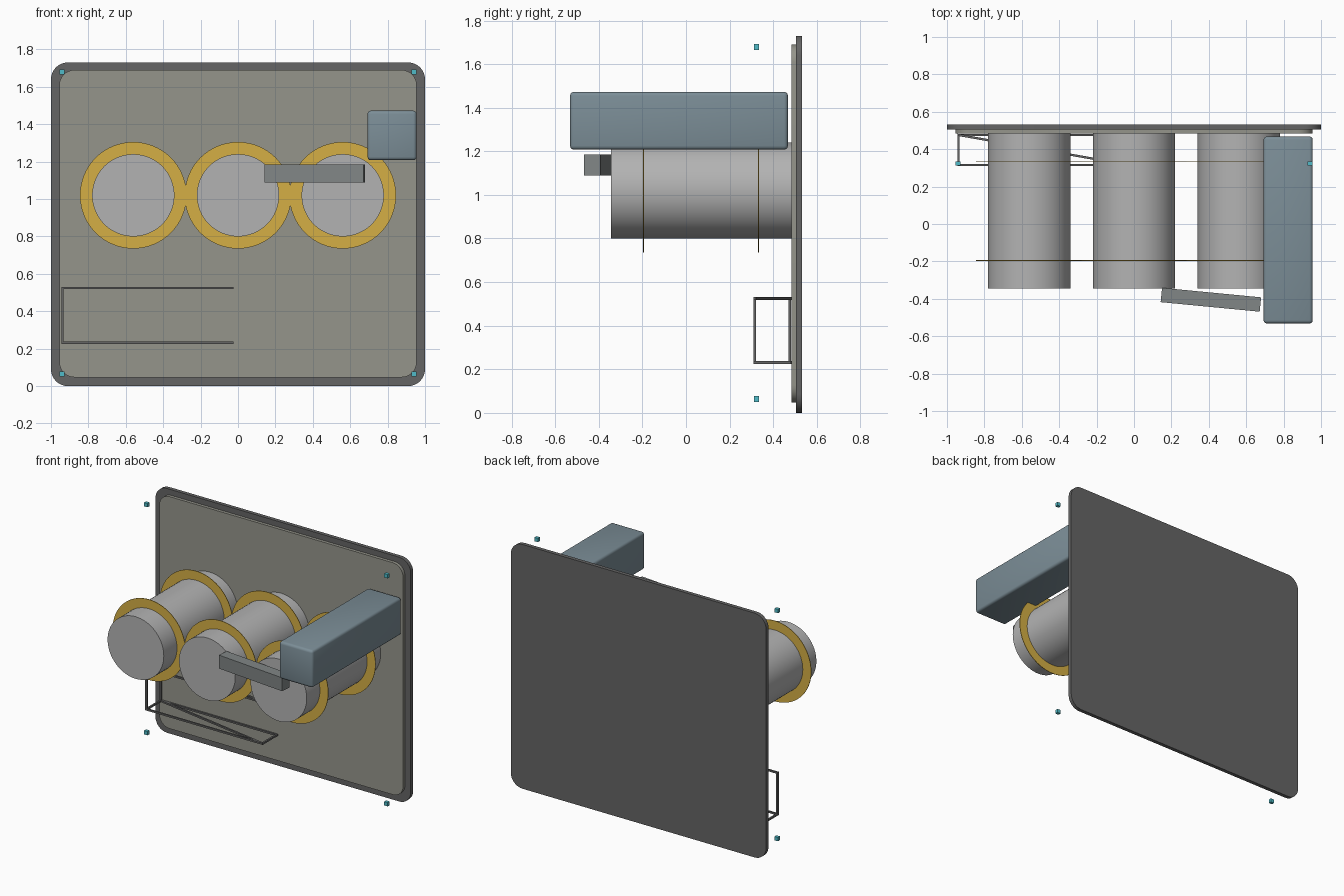
import bpy, bmesh, math
from mathutils import Matrix, Vector

if "Cube" in bpy.data.objects:
    bpy.data.objects.remove(bpy.data.objects["Cube"])


def mat(name, rgb):
    m = bpy.data.materials.new(name)
    m.diffuse_color = (*rgb, 1)
    m.use_nodes = True
    m.node_tree.nodes["Principled BSDF"].inputs["Base Color"].default_value = m.diffuse_color
    return m


DARK = mat("dark_grey", (0.13, 0.13, 0.13))
PANEL = mat("warm_grey", (0.30, 0.30, 0.26))
SILVER = mat("silver", (0.45, 0.45, 0.45))
GOLD = mat("gold", (0.66, 0.43, 0.06))
BLUE = mat("blue_grey", (0.20, 0.27, 0.31))
STEEL = mat("steel", (0.22, 0.24, 0.24))
CYAN = mat("cyan", (0.08, 0.50, 0.58))


def finish(bm, name, material, smooth=False):
    bmesh.ops.recalc_face_normals(bm, faces=bm.faces)
    me = bpy.data.meshes.new(name)
    bm.to_mesh(me)
    bm.free()
    me.materials.append(material)
    ob = bpy.data.objects.new(name, me)
    bpy.context.collection.objects.link(ob)
    if smooth:
        bpy.ops.object.select_all(action='DESELECT')
        ob.select_set(True)
        bpy.context.view_layer.objects.active = ob
        bpy.ops.object.shade_smooth_by_angle(angle=math.radians(35))
    return ob


def add_box(bm, center, size, angle=0):
    m = Matrix.Translation(center) @ Matrix.Rotation(angle, 4, 'Z') @ Matrix.Diagonal((*size, 1))
    return bmesh.ops.create_cube(bm, size=1, matrix=m)["verts"]


def box(name, center, size, material, angle=0, bevel=0):
    bm = bmesh.new()
    add_box(bm, center, size, angle)
    if bevel:
        bmesh.ops.bevel(bm, geom=bm.edges[:], offset=bevel, segments=3, profile=0.5, affect='EDGES')
    return finish(bm, name, material, bool(bevel))


def plate(name, x, z0, z1, y0, y1, radius, material):
    bm = bmesh.new()
    add_box(bm, (0, (y0 + y1) / 2, (z0 + z1) / 2), (2 * x, y1 - y0, z1 - z0))
    corners = [e for e in bm.edges if abs(e.verts[0].co.y - e.verts[1].co.y) > 1e-4]
    bmesh.ops.bevel(bm, geom=corners, offset=radius, segments=8, profile=0.5, affect='EDGES')
    return finish(bm, name, material, True)


def lathe_y(name, x, z, profile, material, steps=64):
    # profile: closed loop of (radius, y) spun around the y axis
    bm = bmesh.new()
    vs = [bm.verts.new((x + r, y, z)) for r, y in profile]
    for i in range(len(vs)):
        if not (profile[i][0] == 0 and profile[(i + 1) % len(vs)][0] == 0):
            bm.edges.new((vs[i], vs[(i + 1) % len(vs)]))
    bmesh.ops.spin(bm, geom=bm.verts[:] + bm.edges[:], cent=(x, 0, z), axis=(0, 1, 0),
                   angle=2 * math.pi, steps=steps, use_merge=True)
    bmesh.ops.remove_doubles(bm, verts=bm.verts, dist=1e-5)
    return finish(bm, name, material, True)


def add_rod(bm, a, b, t=0.012):
    # square rod, either upright or lying level
    a, b = Vector(a), Vector(b)
    d = b - a
    if abs(d.z) > 1e-4:
        add_box(bm, (a + b) / 2, (t, t, abs(d.z) + t))
    else:
        add_box(bm, (a + b) / 2, (d.length + t, t, t), math.atan2(d.y, d.x))


# back plate and raised front panel
plate("back_plate", 1.0, 0, 1.73, 0.505, 0.532, 0.09, DARK)
plate("front_panel", 0.955, 0.047, 1.69, 0.483, 0.510, 0.08, PANEL)

# three drums, each with two thin rings
for i, x in enumerate((-0.56, 0, 0.56), 1):
    lathe_y(f"drum_{i}", x, 1.02, [(0, -0.345), (0.22, -0.345), (0.22, 0.49), (0, 0.49)], SILVER)
    for label, y in (("front", -0.195), ("back", 0.333)):
        lathe_y(f"{label}_ring_{i}", x, 1.02,
                [(0.218, y - 0.002), (0.285, y - 0.002), (0.285, y + 0.002), (0.218, y + 0.002)], GOLD)

# long side box and angled handle bar
box("side_box", (0.824, -0.032, 1.34), (0.263, 1.0, 0.265), BLUE, bevel=0.018)
box("handle_bar", (0.411, -0.405, 1.137), (0.532, 0.077, 0.095), STEEL, angle=math.radians(-5.5))

# wire rack: lower rectangle with diagonal, left posts, upper front rod with diagonal
bm = bmesh.new()
L, R, F, B, LOW, TOP = -0.938, -0.03, 0.316, 0.476, 0.231, 0.525
for a, b in (((L, F, LOW), (R, F, LOW)), ((L, B, LOW), (R, B, LOW)),
             ((L, F, LOW), (L, B, LOW)), ((R, F, LOW), (R, B, LOW)),
             ((L, B, LOW), (R, F, LOW)), ((L, F, LOW), (L, F, TOP)),
             ((L, B, LOW), (L, B, TOP)), ((L, F, TOP), (R, F, TOP)),
             ((L, B, TOP), (R, F, TOP))):
    add_rod(bm, a, b)
finish(bm, "wire_rack", DARK)

# corner marker cubes
for side, x in (("left", -0.941), ("right", 0.941)):
    for level, z in (("lower", 0.064), ("upper", 1.679)):
        box(f"{level}_{side}_corner_block", (x, 0.323, z), (0.027, 0.022, 0.027), CYAN)
